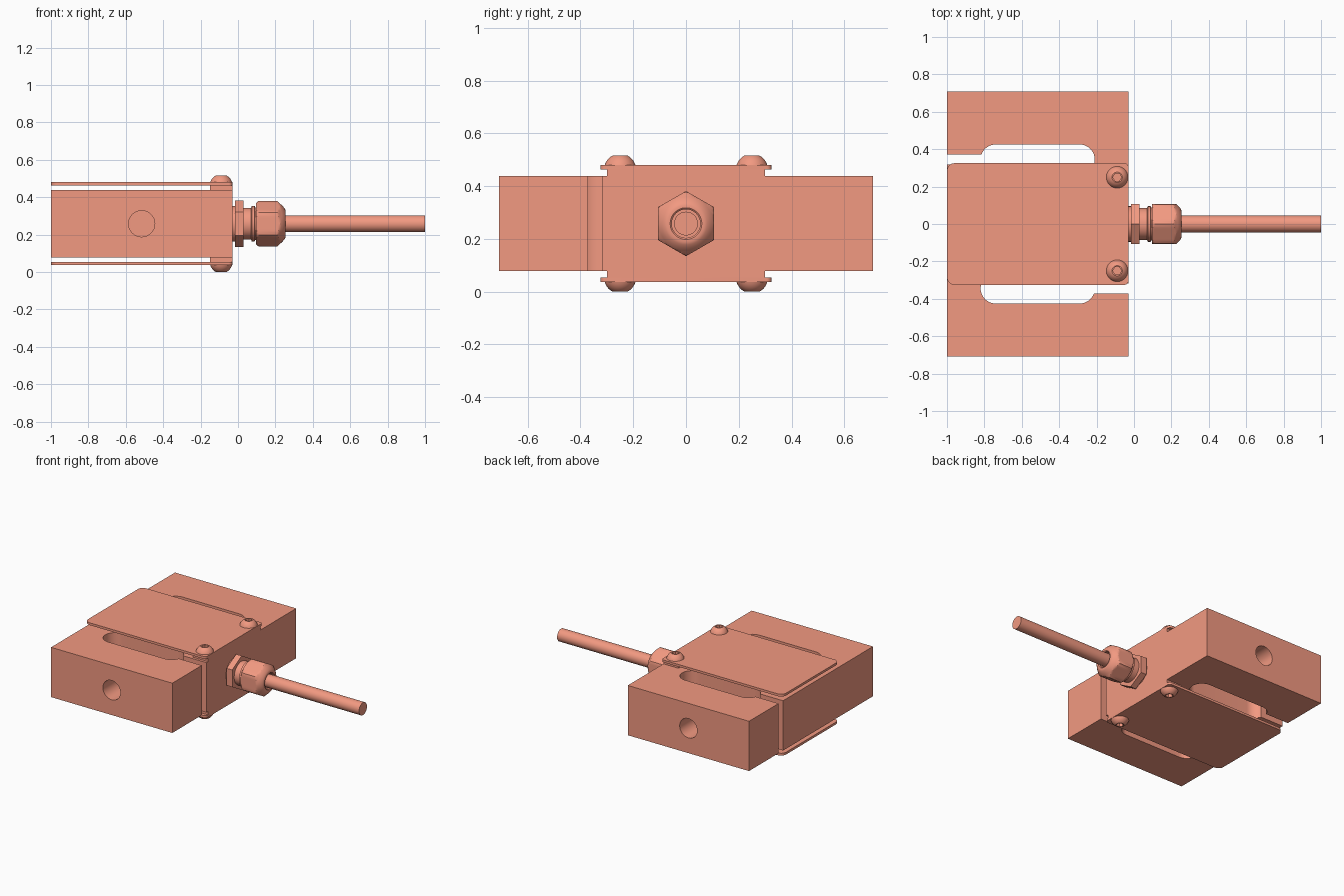
import bpy, bmesh
from math import sin, cos, pi, radians, asin, degrees
from mathutils import Matrix

if "Cube" in bpy.data.objects:
    bpy.data.objects.remove(bpy.data.objects["Cube"])

ZC = 0.258          # mid height of the sensor
XC = -0.515         # middle of the body in x

coral = bpy.data.materials.new("coral")
coral.diffuse_color = (0.89, 0.32, 0.22, 1)
coral.use_nodes = True
coral.node_tree.nodes["Principled BSDF"].inputs["Base Color"].default_value = coral.diffuse_color


def finish(name, bm, matrix=Matrix()):
    bmesh.ops.remove_doubles(bm, verts=bm.verts, dist=1e-5)
    bmesh.ops.transform(bm, matrix=matrix, verts=bm.verts)
    bmesh.ops.recalc_face_normals(bm, faces=bm.faces)
    mesh = bpy.data.meshes.new(name)
    bm.to_mesh(mesh)
    bm.free()
    mesh.materials.append(coral)
    ob = bpy.data.objects.new(name, mesh)
    bpy.context.collection.objects.link(ob)
    smooth(ob)
    return ob


def smooth(ob):
    bpy.ops.object.select_all(action='DESELECT')
    ob.select_set(True)
    bpy.context.view_layer.objects.active = ob
    bpy.ops.object.shade_smooth_by_angle(angle=radians(30))


def prism(name, points, z0, z1):
    bm = bmesh.new()
    face = bm.faces.new([bm.verts.new((x, y, z0)) for x, y in points])
    ext = bmesh.ops.extrude_face_region(bm, geom=[face])
    verts = [v for v in ext['geom'] if isinstance(v, bmesh.types.BMVert)]
    bmesh.ops.translate(bm, vec=(0, 0, z1 - z0), verts=verts)
    return finish(name, bm)


def lathe(name, profile, matrix, seg=72):
    """Profile points are (radius, height[, hex apothem limit])."""
    bm = bmesh.new()
    rings = []
    for r, h, *hexa in profile:
        ring = []
        for i in range(seg):
            a = 2 * pi * i / seg
            rr = r
            if hexa:
                rr = min(r, hexa[0] / cos(a % (pi / 3) - pi / 6))
            ring.append(bm.verts.new((rr * cos(a), rr * sin(a), h)))
        rings.append(ring)
    for p, q in zip(rings, rings[1:]):
        for i in range(seg):
            j = (i + 1) % seg
            bm.faces.new((p[i], p[j], q[j], q[i]))
    bm.faces.new(rings[0])
    bm.faces.new(rings[-1])
    return finish(name, bm, matrix)


def arc(cx, cy, r, a0, a1, n=12):
    return [(cx + r * cos(radians(a0 + (a1 - a0) * i / n)),
             cy + r * sin(radians(a0 + (a1 - a0) * i / n))) for i in range(n + 1)]


# S-shaped body: half outline with one slot, repeated by half a turn
R, SY, GAP = 0.08, -0.345, 0.026
lip = degrees(asin(GAP / R))
half = [(-1, -0.708), (-0.03, -0.708), (-0.03, SY - GAP)]
half += arc(-0.29, SY, R, -lip, -90)
half += arc(-0.74, SY, R, 270, 90, 24)
half += arc(-0.29, SY, R, 90, lip)
half += [(-0.03, SY + GAP)]
body = prism("s_beam_body", half + [(2 * XC - x, -y) for x, y in half], ZC - 0.18, ZC + 0.18)

# Mounting holes from both ends into the slots
for s in (-1, 1):
    m = Matrix.Translation((XC, s * 0.6, ZC)) @ Matrix.Rotation(pi / 2, 4, 'X')
    cutter = lathe("hole_cutter", [(0.07, -0.2), (0.07, 0.2)], m, 48)
    cutter.hide_render = True
    mod = body.modifiers.new("hole", 'BOOLEAN')
    mod.operation, mod.solver, mod.object = 'DIFFERENCE', 'EXACT', cutter
    bpy.context.view_layer.objects.active = body
    bpy.ops.object.modifier_apply(modifier=mod.name)
    bpy.data.objects.remove(cutter)
smooth(body)

# Cover plates, spacer strips and button-head screws, top and bottom
plate = (arc(-0.96, 0.285, 0.04, 90, 180, 8) + arc(-0.96, -0.285, 0.04, 180, 270, 8)
         + arc(-0.05, -0.305, 0.02, 270, 360, 6) + arc(-0.05, 0.305, 0.02, 0, 90, 6))
strip = [(-0.15, -0.30), (-0.03, -0.30), (-0.03, 0.30), (-0.15, 0.30)]
dome = arc(0, -0.0178, 0.0607, 17, 63, 8)
screw = ([(0.058, 0)] + dome
         + [(0.025, 0.036), (0.025, 0.035, 0.02), (0.025, 0.012, 0.02)])
for s, side in ((1, "top"), (-1, "bottom")):
    prism(side + "_cover_plate", plate, ZC + s * 0.205, ZC + s * 0.222)
    prism(side + "_spacer_strip", strip, ZC + s * 0.18, ZC + s * 0.205)
    for y in (-0.25, 0.25):
        m = Matrix.Translation((-0.09, y, ZC + s * 0.222)) @ Matrix.Diagonal((1, 1, s, 1))
        lathe(side + "_screw", screw, m, 48)

# Cable gland, turned around the x axis
AX = Matrix.Translation((0, 0, ZC)) @ Matrix.Rotation(pi / 2, 4, 'Y')
AP = 0.107
lathe("gland_washer", [(0.095, -0.03), (0.095, -0.015)], AX)
lathe("gland_lock_nut", [(0.13, -0.016, AP), (0.13, 0.029, AP)], AX)
lathe("gland_neck", [(0.085, 0.02), (0.085, 0.07), (0.095, 0.074), (0.095, 0.089),
                     (0.088, 0.092), (0.088, 0.105)], AX)
lathe("gland_cap_nut", [(0.108, 0.095, AP), (0.115, 0.101, AP), (0.121, 0.109, AP),
                        (0.121, 0.21, AP), (0.115, 0.217, AP), (0.107, 0.224),
                        (0.102, 0.231), (0.092, 0.241), (0.08, 0.251), (0.07, 0.255),
                        (0.06, 0.255), (0.054, 0.25), (0.054, 0.225)], AX)

# Cable
lathe("cable", [(0.045, 0.2), (0.045, 1.0)], AX, 48)
